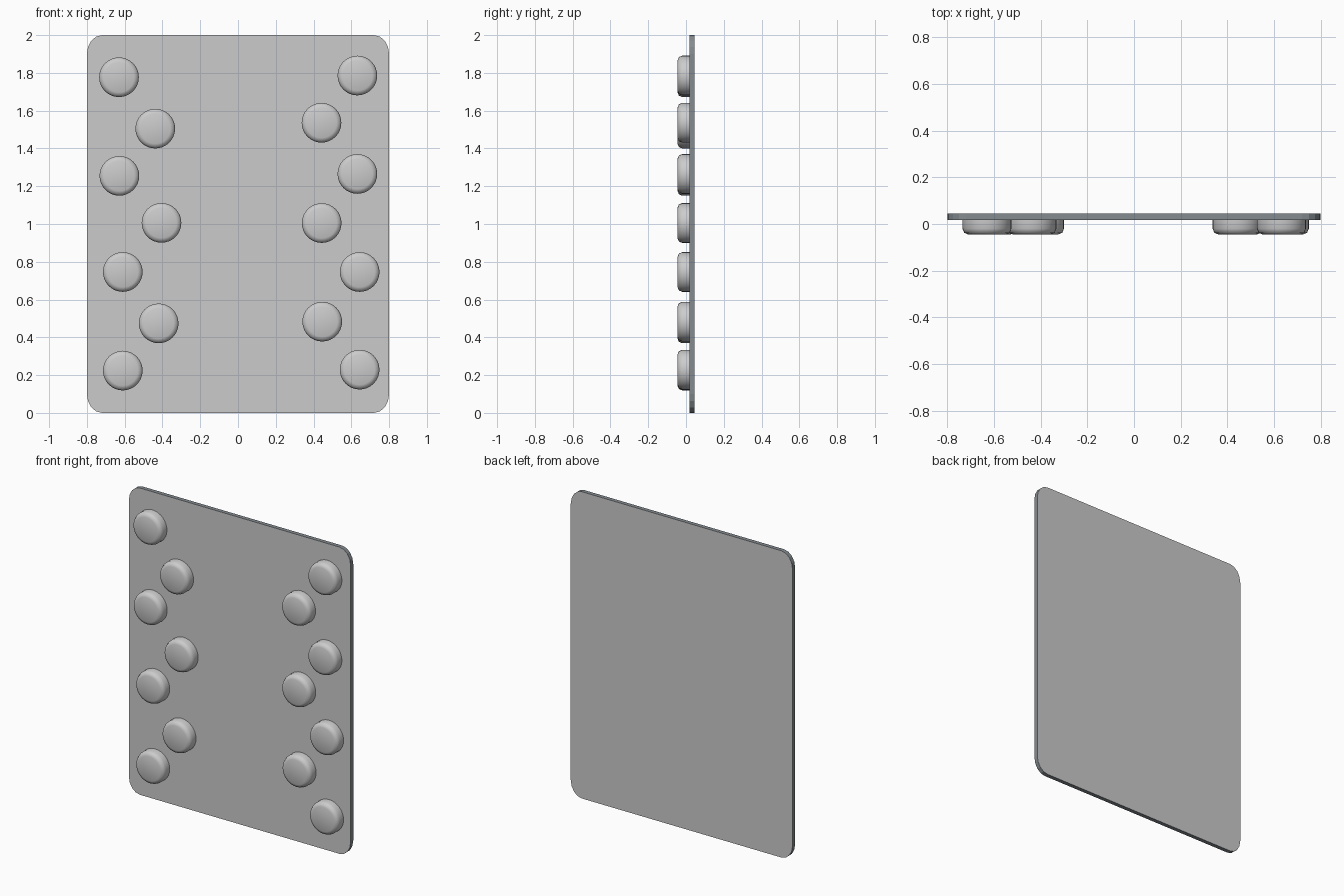
import bpy, bmesh, math
from mathutils import Matrix

if "Cube" in bpy.data.objects:
    bpy.data.objects.remove(bpy.data.objects["Cube"])


def material(name, rgb):
    m = bpy.data.materials.new(name)
    m.use_nodes = True
    m.diffuse_color = (*rgb, 1)
    m.node_tree.nodes["Principled BSDF"].inputs["Base Color"].default_value = (*rgb, 1)
    return m


grey = material("light grey", (0.6, 0.6, 0.6))
edge = material("slate edge", (0.23, 0.26, 0.28))


def finish(name, bm, mats, loc=(0, 0, 0), smooth=False):
    bmesh.ops.recalc_face_normals(bm, faces=bm.faces)
    mesh = bpy.data.meshes.new(name)
    bm.to_mesh(mesh)
    bm.free()
    for m in mats:
        mesh.materials.append(m)
    ob = bpy.data.objects.new(name, mesh)
    ob.location = loc
    bpy.context.collection.objects.link(ob)
    if smooth:
        bpy.ops.object.select_all(action="DESELECT")
        ob.select_set(True)
        bpy.context.view_layer.objects.active = ob
        bpy.ops.object.shade_smooth_by_angle(angle=math.radians(60))


# Thin upright panel with rounded corners and a darker rim
FRONT, BACK = 0.018, 0.045
RX, RZ, STEPS = 0.08, 0.1, 4
bm = bmesh.new()
outline = []
for corner, (sx, sz) in enumerate([(1, 1), (-1, 1), (-1, -1), (1, -1)]):
    for i in range(STEPS + 1):
        a = math.pi / 2 * (corner + i / STEPS)
        outline.append(bm.verts.new((sx * (0.8 - RX) + RX * math.cos(a), FRONT,
                                     1 + sz * (1 - RZ) + RZ * math.sin(a))))
face = bm.faces.new(outline)
ext = bmesh.ops.extrude_face_region(bm, geom=[face], use_keep_orig=True)
for v in ext["geom"]:
    if isinstance(v, bmesh.types.BMVert):
        v.co.y = BACK
bm.normal_update()
for f in bm.faces:
    f.material_index = 0 if abs(f.normal.y) > 0.5 else 1
finish("panel", bm, [grey, edge])

# Round studs with softened front rims, in two zigzag columns
right_column = [(-0.63, 1.777), (-0.438, 1.505), (-0.628, 1.255), (-0.405, 1.006),
                (-0.61, 0.746), (-0.42, 0.474), (-0.61, 0.224)]
left_column = [(0.632, 1.786), (0.442, 1.536), (0.632, 1.265), (0.443, 1.005),
               (0.644, 0.746), (0.446, 0.483), (0.644, 0.229)]


def stud(name, x, z):
    depth = FRONT + 0.045
    bm = bmesh.new()
    bmesh.ops.create_cone(bm, cap_ends=True, segments=32, radius1=0.105,
                          radius2=0.105, depth=depth,
                          matrix=Matrix.Rotation(math.pi / 2, 4, "X"))
    rim = [e for e in bm.edges if all(v.co.y < 0 for v in e.verts)]
    bmesh.ops.bevel(bm, geom=rim, offset=0.025, segments=2, profile=0.5,
                    affect="EDGES")
    finish(name, bm, [grey], (x, FRONT - depth / 2, z), smooth=True)


for side, column in (("right", right_column), ("left", left_column)):
    for n, (x, z) in enumerate(column, 1):
        stud(f"{side}_stud_{n}", x, z)
